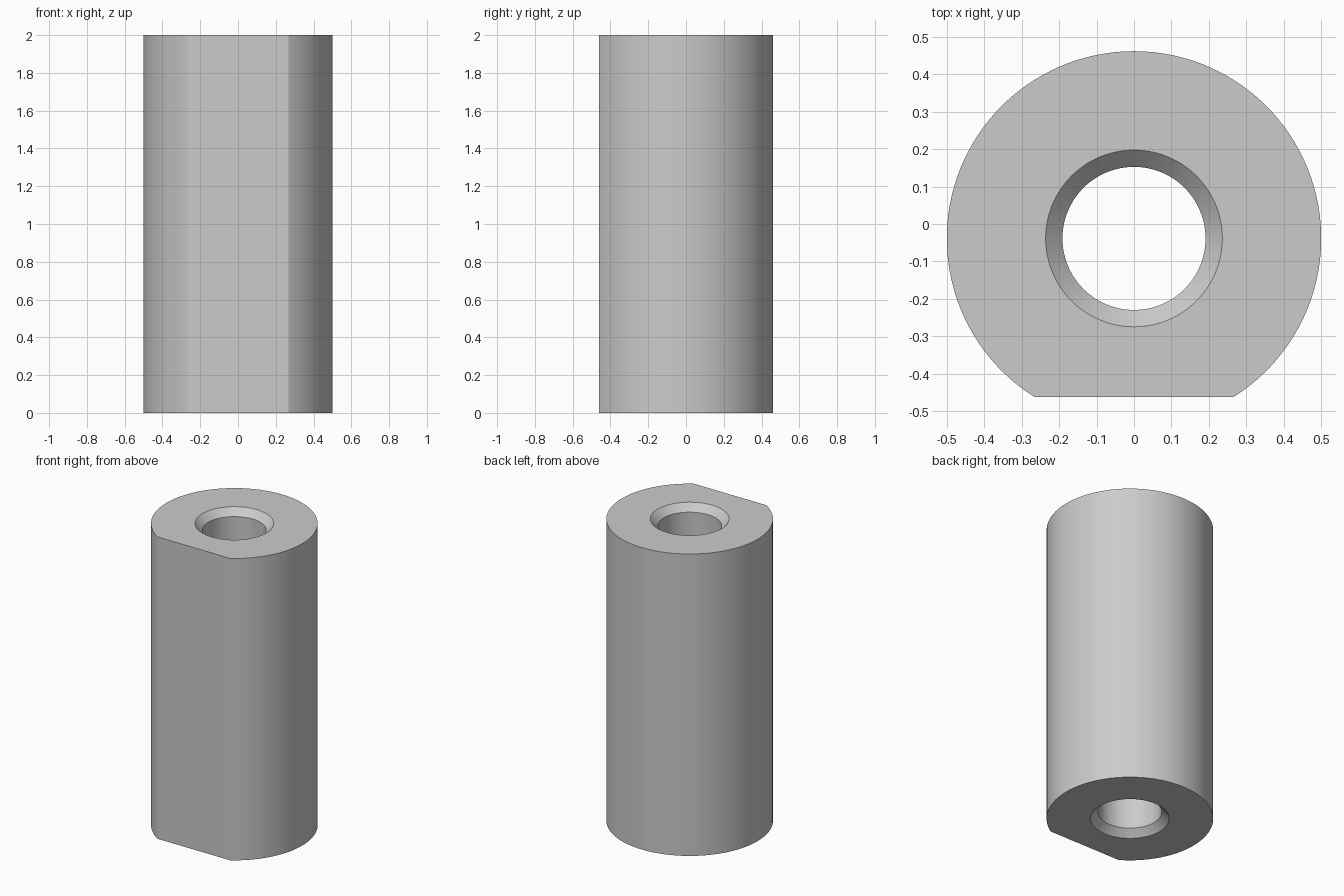
import bpy, bmesh
from math import acos, cos, sin, pi, radians

cube = bpy.data.objects.get("Cube")
if cube:
    bpy.data.objects.remove(cube, do_unlink=True)

HEIGHT, RADIUS, FLAT = 2.0, 0.5, 0.423     # FLAT: distance from axis to flat side
BORE, CHAMFER = 0.191, 0.045
AXIS_Y = (FLAT - RADIUS) / 2               # centres the overall depth
ARC_STEPS, FLAT_STEPS = 100, 20

# Shared angles, measured from -y, with exact corners where the flat meets the arc
corner = acos(FLAT / RADIUS)
angles = [-corner + 2 * corner * i / FLAT_STEPS for i in range(FLAT_STEPS)]
angles += [corner + (2 * pi - 2 * corner) * i / ARC_STEPS for i in range(ARC_STEPS)]


def outer_radius(a):
    return FLAT / cos(a) if cos(a) > FLAT / RADIUS else RADIUS


def ring(bm, radius_at, z):
    return [bm.verts.new((radius_at(a) * sin(a), AXIS_Y - radius_at(a) * cos(a), z))
            for a in angles]


bm = bmesh.new()
# Closed cross-section: outer wall, top cap, chamfer, bore, chamfer, bottom cap
mouth = lambda a: BORE + CHAMFER
bore = lambda a: BORE
rings = [ring(bm, r, z) for r, z in (
    (outer_radius, 0), (outer_radius, HEIGHT), (mouth, HEIGHT),
    (bore, HEIGHT - CHAMFER), (bore, CHAMFER), (mouth, 0))]
n = len(angles)
for k, low in enumerate(rings):
    high = rings[(k + 1) % len(rings)]
    for i in range(n):
        j = (i + 1) % n
        bm.faces.new((low[i], low[j], high[j], high[i]))
bmesh.ops.recalc_face_normals(bm, faces=bm.faces)
mesh = bpy.data.meshes.new("flatted_sleeve")
bm.to_mesh(mesh)
bm.free()

sleeve = bpy.data.objects.new("flatted_sleeve", mesh)
bpy.context.collection.objects.link(sleeve)

# Plain grey
grey = bpy.data.materials.new("light_grey")
grey.use_nodes = True
colour = (0.6, 0.6, 0.6, 1)
grey.diffuse_color = colour
grey.node_tree.nodes["Principled BSDF"].inputs["Base Color"].default_value = colour
mesh.materials.append(grey)

# Smooth round walls, crisp rims and flat corners
bpy.ops.object.select_all(action='DESELECT')
sleeve.select_set(True)
bpy.context.view_layer.objects.active = sleeve
bpy.ops.object.shade_smooth_by_angle(angle=radians(20))
